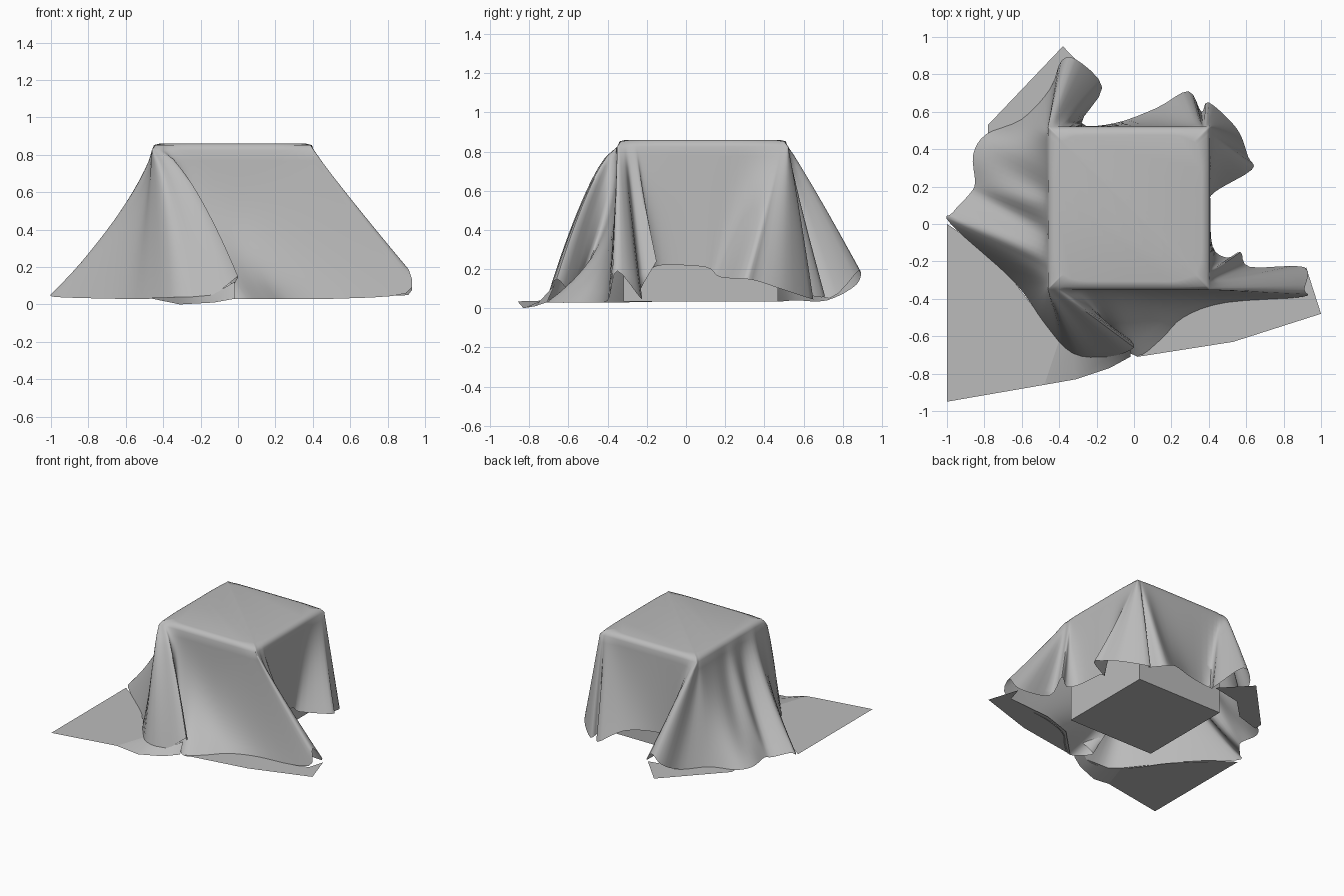
import bpy, bmesh, math
from mathutils import Vector

if "Cube" in bpy.data.objects:
    bpy.data.objects.remove(bpy.data.objects["Cube"])

grey = bpy.data.materials.new("cloth grey")
grey.use_nodes = True
colour = (0.5, 0.5, 0.5, 1)
grey.diffuse_color = colour
grey.node_tree.nodes["Principled BSDF"].inputs["Base Color"].default_value = colour

GROUND, RIM, TOP = 0.035, 0.825, 0.86
CORNERS = [Vector(c) for c in ((-.46, -.35), (.405, -.35), (.405, .52), (-.46, .52))]
CENTRE = sum(CORNERS, Vector((0, 0))) / 4


def finish(name, bm, angle):
    """Turn a bmesh into a grey object, smooth below the given angle."""
    bmesh.ops.recalc_face_normals(bm, faces=bm.faces)
    mesh = bpy.data.meshes.new(name)
    bm.to_mesh(mesh)
    bm.free()
    obj = bpy.data.objects.new(name, mesh)
    bpy.context.collection.objects.link(obj)
    mesh.materials.append(grey)
    bpy.ops.object.select_all(action='DESELECT')
    obj.select_set(True)
    bpy.context.view_layer.objects.active = obj
    bpy.ops.object.shade_smooth_by_angle(angle=math.radians(angle))


def rim_point(u):
    """Point on the box's upper edge; u counts corners counterclockwise."""
    i = math.floor(u)
    return CORNERS[i % 4].lerp(CORNERS[(i + 1) % 4], u - i)


def fold_line(u, x, y, z, bend, steps=14):
    """One line of cloth from the top edge to the hem; bend > 1 flares late."""
    rim = rim_point(u)
    corner = abs(math.cos(math.pi * u)) ** 20
    line = []
    for scale, drop in ((.9 - .07 * corner, 0), (.975 - .02 * corner, .008)):
        p = CENTRE + (rim - CENTRE) * scale
        line.append(Vector((p.x, p.y, TOP - drop)))
    for k in range(steps + 1):
        s = k / steps
        p = rim.lerp(Vector((x, y)), s ** bend)
        line.append(Vector((p.x, p.y, RIM + (z - RIM) * s)))
    return line


def spline(a, b, c, d, t):
    return 0.5 * (2 * b + (c - a) * t + (2 * a - 5 * b + 4 * c - d) * t * t
                  + (3 * b - a - 3 * c + d) * t ** 3)


# Fold lines on each side: place on the top edge, hem x, y, z, bend
front = [(0, -.33, -.69, .04, .65), (.02, -.14, -.71, .05, .7), (.05, 0, -.66, .15, .68),
         (.1, -.06, -.59, .06, .9), (.2, -.1, -.6, .03, 1.8), (.35, .02, -.71, .03, 3),
         (.5, .15, -.62, .03, 3.5), (.65, .27, -.5, .03, 3), (.82, .5, -.42, .03, 2),
         (.97, .9, -.39, .06, 1.2)]
left = [(1, .91, -.35, .19, 1.05), (1.03, .91, -.23, .05, 1.1), (1.06, .62, -.23, .1, 1.1),
        (1.1, .57, -.15, .24, 1.1), (1.14, .5, -.18, .2, 1.3), (1.25, .42, -.12, .22, 1),
        (1.55, .41, .1, .21, 1), (1.76, .43, .17, .16, 1.5), (1.93, .63, .29, .15, 1.2),
        (1.97, .61, .36, .14, 1.1)]
back = [(2, .55, .51, .09, 1), (2.02, .4, .65, .045, .9), (2.04, .36, .6, .07, 1),
        (2.07, .29, .71, .06, 1.1), (2.2, .12, .62, .16, 1.5), (2.5, -.1, .54, .18, 1),
        (2.85, -.28, .54, .16, 1), (2.94, -.17, .73, .05, 1.1), (2.98, -.31, .88, .19, .95)]
right = [(3, -.39, .87, .12, .95), (3.03, -.45, .72, .04, 1.3), (3.08, -.6, .56, .04, 1.1),
         (3.25, -.79, .48, .035, 1.4), (3.4, -.86, .37, .04, 1.7), (3.5, -.85, .22, .05, 1.3),
         (3.65, -.88, .16, .04, 1.8), (3.8, -.97, .06, .06, 1.3), (3.88, -.98, 0, .04, 1.6),
         (3.96, -.64, -.31, .03, 1.5), (3.99, -.48, -.53, .03, 1)]

# Draped cloth: smooth loft through the fold lines, closed by the flat top
lines = [fold_line(*f) for f in front + left + back + right]
n, SUB = len(lines), 4
bm = bmesh.new()
columns = []
for i in range(n):
    group = [lines[(i + j) % n] for j in (-1, 0, 1, 2)]
    for k in range(SUB):
        columns.append([bm.verts.new(spline(*pts, k / SUB)) for pts in zip(*group)])
for a, b in zip(columns, columns[1:] + columns[:1]):
    for k in range(len(a) - 1):
        bm.faces.new((a[k], b[k], b[k + 1], a[k + 1]))
bm.faces.new([c[0] for c in columns])
finish("draped_cloth", bm, 65)


def ground_sheet(name, outline):
    """Part of the cloth lying flat on the floor."""
    bm = bmesh.new()
    face = bm.faces.new([bm.verts.new((x, y, GROUND)) for x, y in outline])
    bmesh.ops.triangulate(bm, faces=[face])
    finish(name, bm, 30)


ground_sheet("front_right_cloth_corner",
             [(-1, -.95), (-.48, -.86), (-.4, -.62), (-.48, -.52), (-.64, -.31),
              (-.82, -.12), (-1, 0)])
ground_sheet("front_left_cloth_corner",
             [(.02, -.71), (.53, -.63), (1, -.48), (.92, -.23), (.88, -.36),
              (.5, -.39), (.26, -.47), (.13, -.6)])
ground_sheet("back_right_cloth_corner",
             [(-.78, .53), (-.38, .95), (-.17, .73), (-.42, .68), (-.58, .52), (-.78, .46)])

# Box under the cloth
bm = bmesh.new()
bmesh.ops.create_cube(bm, size=1)
for v in bm.verts:
    v.co.x = v.co.x * .77 - .045
    v.co.y = v.co.y * .79 + .075
    v.co.z = GROUND if v.co.z < 0 else RIM
finish("box", bm, 30)

# Crumpled hem of the front fold, dipping to the floor
bm = bmesh.new()
outer = [(-.48, -.86, GROUND), (-.31, -.83, 0), (-.13, -.77, .01), (-.02, -.71, .03)]
inner = [(-.4, -.62, GROUND), (-.33, -.69, .04), (-.14, -.71, .05), (-.02, -.67, .12)]
outer_v, inner_v = ([bm.verts.new(p) for p in row] for row in (outer, inner))
for k in range(len(outer) - 1):
    bm.faces.new((outer_v[k], outer_v[k + 1], inner_v[k + 1], inner_v[k]))
finish("crumpled_hem", bm, 60)
